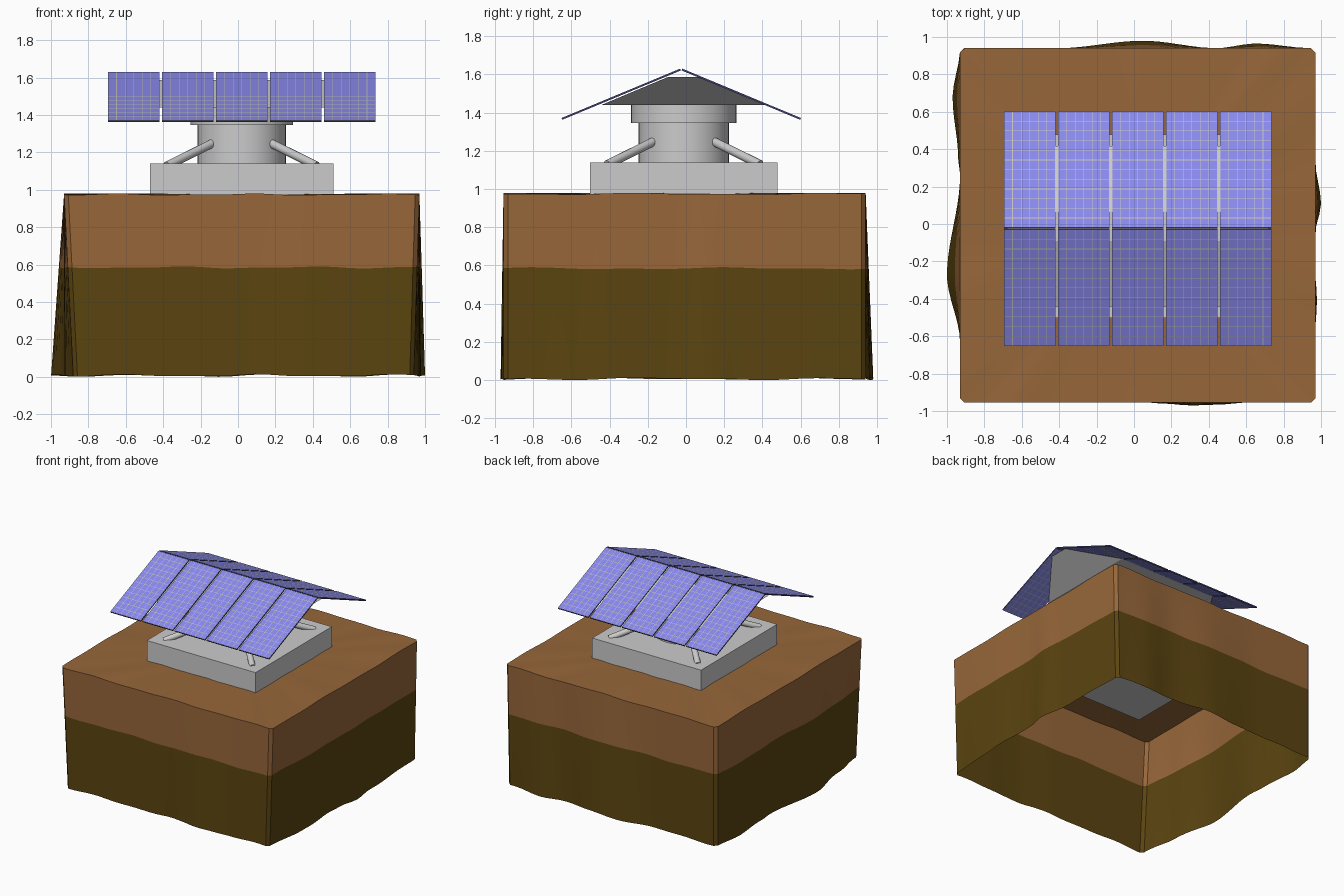
import bpy, bmesh, math
from mathutils import Matrix, Vector

if "Cube" in bpy.data.objects:
    bpy.data.objects.remove(bpy.data.objects["Cube"])

CX, CY = 0.02, -0.012


def material(name, rgb):
    m = bpy.data.materials.new(name)
    m.diffuse_color = (*rgb, 1)
    m.use_nodes = True
    m.node_tree.nodes["Principled BSDF"].inputs["Base Color"].default_value = m.diffuse_color
    return m


SOIL = material("topsoil", (0.31, 0.135, 0.042))
EARTH = material("deep_earth", (0.105, 0.058, 0.005))
CELL = material("solar_cell", (0.25, 0.25, 0.85))
LINE = material("cell_line", (0.55, 0.55, 0.5))
FRAME = material("panel_frame", (0.05, 0.05, 0.18))


def finish(bm, name, mats=(), smooth=None, matrix=None):
    bmesh.ops.recalc_face_normals(bm, faces=bm.faces)
    me = bpy.data.meshes.new(name)
    bm.to_mesh(me)
    bm.free()
    ob = bpy.data.objects.new(name, me)
    bpy.context.collection.objects.link(ob)
    for m in mats:
        me.materials.append(m)
    if matrix is not None:
        ob.matrix_world = matrix
    if smooth:
        bpy.ops.object.select_all(action='DESELECT')
        ob.select_set(True)
        bpy.context.view_layer.objects.active = ob
        bpy.ops.object.shade_smooth_by_angle(angle=math.radians(smooth))
    return ob


def cylinder(name, a, b, r, seg):
    a, b = Vector(a), Vector(b)
    bm = bmesh.new()
    bmesh.ops.create_cone(bm, cap_ends=True, segments=seg, radius1=r, radius2=r, depth=(b - a).length)
    rot = (b - a).to_track_quat('Z', 'Y').to_matrix().to_4x4()
    return finish(bm, name, smooth=35, matrix=Matrix.Translation((a + b) / 2) @ rot)


def frustum(name, lower, upper, z0, z1):
    # block with a rectangular bottom and top of different half sizes
    bm = bmesh.new()
    bmesh.ops.create_cube(bm, size=2)
    for v in bm.verts:
        hx, hy = upper if v.co.z > 0 else lower
        v.co = (CX + v.co.x * hx, CY + v.co.y * hy, z1 if v.co.z > 0 else z0)
    return finish(bm, name)


# ground block: open-bottomed, walls bulging outward toward the bottom
X0, X1, Y0, Y1 = -0.93, 0.97, -0.955, 0.94
CORNERS = [Vector(c) for c in ((X0, Y0), (X1, Y0), (X1, Y1), (X0, Y1))]
BULGE = [
    [(0, 0), (.5, -.005), (.57, .005), (.65, .015), (.75, .01), (.8, 0), (1, 0)],
    [(0, -.03), (.2, 0), (.29, .008), (.4, -.005), (.48, 0), (.56, .03), (.68, 0), (1, -.02)],
    [(0, 0), (.16, .025), (.27, 0), (.48, .04), (.72, 0), (1, 0)],
    [(0, 0), (.14, .04), (.31, .01), (.36, 0), (.64, .07), (.83, 0), (1, -.05)],
]


def bulge(side, t):
    pts = BULGE[side % 4]
    for (a, u), (b, v) in zip(pts, pts[1:]):
        if t <= b:
            k = (t - a) / (b - a)
            return u + (v - u) * k * k * (3 - 2 * k)
    return pts[-1][1]


N = 32
top_pts, low_pts = [], []
for s in range(4):
    a, b = CORNERS[s], CORNERS[(s + 1) % 4]
    d = (b - a).normalized()
    n = Vector((d.y, -d.x))
    for i in range(N + 1):
        t = 0.012 + 0.976 * i / N
        p = a.lerp(b, t)
        slide = -bulge(s - 1, 1) * (1 - t) + bulge(s + 1, 0) * t
        top_pts.append(p)
        low_pts.append(p + n * bulge(s, t) + d * slide)

bm = bmesh.new()
rings = []
for z, amp in ((0.975, .005), (0.585, .006), (0.007, .007)):
    k = (0.975 - z) / 0.968
    ring = []
    for i, (p, q) in enumerate(zip(top_pts, low_pts)):
        c = p.lerp(q, k)
        w = amp * (0.6 * math.sin(c.x * 9 + c.y * 6 + 7 * z) + 0.4 * math.sin(c.x * 17 - c.y * 13))
        ring.append(bm.verts.new((c.x, c.y, z + w)))
    rings.append(ring)
M = len(top_pts)
for r in range(2):
    for i in range(M):
        j = (i + 1) % M
        f = bm.faces.new((rings[r][i], rings[r][j], rings[r + 1][j], rings[r + 1][i]))
        f.material_index = r
centre = bm.verts.new((CX, CY, 0.977))
for i in range(M):
    bm.faces.new((rings[0][i], rings[0][(i + 1) % M], centre))
finish(bm, "ground_block", (SOIL, EARTH), smooth=35)

# concrete base, sunk through the ground surface
frustum("base_slab", (0.49, 0.49), (0.49, 0.49), 0.80, 1.14)

# drum and collar
cylinder("drum", (CX, CY, 1.13), (CX, CY, 1.36), 0.236, 48)
cylinder("drum_collar", (CX, CY, 1.345), (CX, CY, 1.445), 0.275, 48)

# diagonal braces
for sx in (-1, 1):
    for sy in (-1, 1):
        cylinder("brace", (CX + sx * .15, CY + sy * .15, 1.252),
                 (CX + sx * .40, CY + sy * .40, 1.128), 0.023, 16)

# roof support, with ends overhanging outward toward the ridge
frustum("roof_support", (0.44, 0.43), (0.70, 0.08), 1.44, 1.587)

# solar panels, five on each slope
SLOPE = math.atan2(0.26, 0.625)
LENGTH, WIDTH = 0.672, 0.274
for turn in (0, math.pi):
    for i in range(5):
        bm = bmesh.new()
        bmesh.ops.create_grid(bm, x_segments=6, y_segments=12, size=0.5)
        bmesh.ops.scale(bm, vec=(WIDTH, LENGTH, 1), verts=bm.verts)
        cells = list(bm.faces)
        borders = bmesh.ops.inset_individual(bm, faces=cells, thickness=0.0025)["faces"]
        for f in borders:
            f.material_index = 1
        for f in cells:
            f.material_index = 0
        mat = (Matrix.Translation((CX + (i - 2) * 0.289, -0.025, 1.632))
               @ Matrix.Rotation(turn, 4, 'Z') @ Matrix.Rotation(-SLOPE, 4, 'X')
               @ Matrix.Translation((0, 0.006 + LENGTH / 2, 0)))
        ob = finish(bm, "solar_panel", (CELL, LINE, FRAME), matrix=mat)
        sol = ob.modifiers.new("thickness", 'SOLIDIFY')
        sol.thickness = 0.01
        sol.offset = -1
        sol.material_offset_rim = 1
